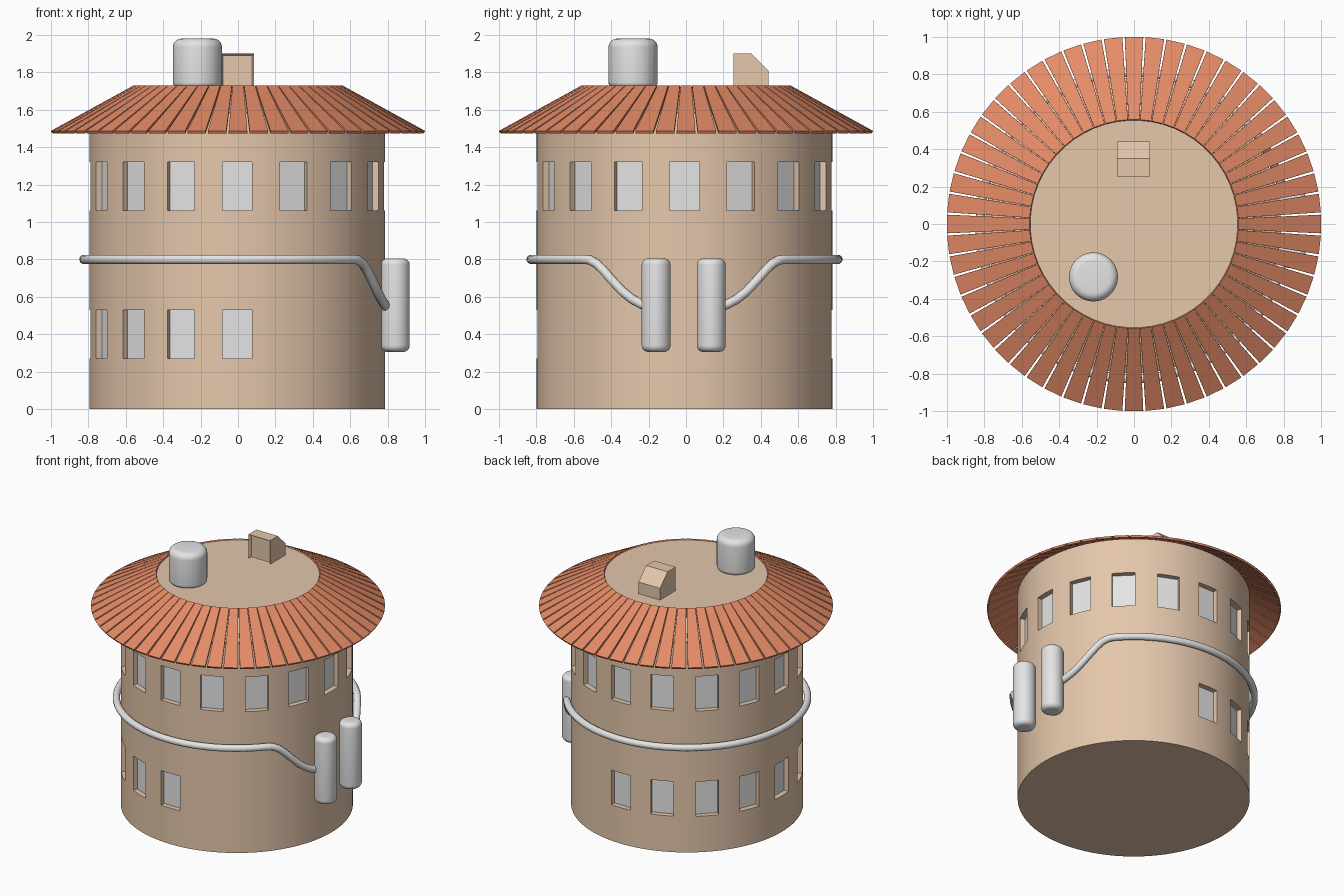
import bpy, bmesh, math
from mathutils import Matrix, Vector

if "Cube" in bpy.data.objects:
    bpy.data.objects.remove(bpy.data.objects["Cube"])

OX, OY = -0.004, -0.008      # tower axis
R = 0.79                     # wall radius


def material(name, rgb):
    m = bpy.data.materials.new(name)
    m.diffuse_color = (*rgb, 1)
    m.use_nodes = True
    m.node_tree.nodes["Principled BSDF"].inputs["Base Color"].default_value = m.diffuse_color
    return m


PLASTER = material("plaster", (0.78, 0.57, 0.41))
TILE = material("terracotta", (0.78, 0.26, 0.135))
METAL = material("pale_grey", (0.78, 0.78, 0.78))


def finish(name, bm, mat, loc=(0, 0, 0)):
    bmesh.ops.recalc_face_normals(bm, faces=bm.faces)
    me = bpy.data.meshes.new(name)
    bm.to_mesh(me)
    bm.free()
    ob = bpy.data.objects.new(name, me)
    bpy.context.collection.objects.link(ob)
    me.materials.append(mat)
    ob.location = loc
    return ob


def smooth(ob):
    bpy.ops.object.select_all(action='DESELECT')
    ob.select_set(True)
    bpy.context.view_layer.objects.active = ob
    bpy.ops.object.shade_smooth_by_angle(angle=math.radians(32))


def lathe(profile, n):
    """Closed solid of revolution from (radius, z) points, bottom to top."""
    bm = bmesh.new()
    rings = [[bm.verts.new((r * math.cos(2 * math.pi * i / n),
                            r * math.sin(2 * math.pi * i / n), z)) for i in range(n)]
             for r, z in profile]
    for a, b in zip(rings, rings[1:]):
        for i in range(n):
            j = (i + 1) % n
            bm.faces.new((a[i], a[j], b[j], b[i]))
    bm.faces.new(rings[0][::-1])
    bm.faces.new(rings[-1])
    return bm


def add_box(bm, size, mat):
    bmesh.ops.create_cube(bm, size=1, matrix=mat @ Matrix.Diagonal((*size, 1)))


def tank(name, r, h, bev_bottom, bev_top, loc):
    arc = [math.radians(a) for a in range(0, 91, 15)]
    prof = [(r - bev_bottom * (1 - math.sin(a)), bev_bottom * (1 - math.cos(a))) for a in arc]
    prof += [(r - bev_top * (1 - math.cos(a)), h - bev_top * (1 - math.sin(a))) for a in arc]
    smooth(finish(name, lathe(prof, 40), METAL, loc))


# window placement: full upper ring, lower ring only on the left half
windows = [(math.radians(22.5 * k), 1.19) for k in range(16)]
windows += [(math.radians(22.5 * k), 0.40) for k in range(4, 13)]

# tower wall with recessed window openings
wall = finish("tower_wall", lathe([(R, 0), (R, 1.585), (0.55, 1.715)], 96), PLASTER, (OX, OY, 0))
cut, panes = bmesh.new(), bmesh.new()
for a, z in windows:
    rot = Matrix.Rotation(a, 4, 'Z')
    add_box(cut, (0.2, 0.158, 0.26), rot @ Matrix.Translation((0.845, 0, z)))
    add_box(panes, (0.008, 0.158, 0.26), rot @ Matrix.Translation((0.746, 0, z)))
cutter = finish("window_cutter", cut, PLASTER, (OX, OY, 0))
cutter.hide_render = True
finish("window_panes", panes, METAL, (OX, OY, 0))
mod = wall.modifiers.new("openings", 'BOOLEAN')
mod.operation, mod.solver, mod.object = 'DIFFERENCE', 'EXACT', cutter
bpy.context.view_layer.update()
cut_mesh = bpy.data.meshes.new_from_object(
    wall.evaluated_get(bpy.context.evaluated_depsgraph_get()))
wall.modifiers.clear()
wall.data = cut_mesh
bpy.data.objects.remove(cutter)
smooth(wall)

# sloping roof slats
bm = bmesh.new()
N, drop = 56, Vector((-0.007, 0, -0.013))
for k in range(N):
    rot = Matrix.Rotation(2 * math.pi * k / N, 3, 'Z')
    top = [Vector(p) for p in ((0.558, -0.0295, 1.73), (1.0, -0.0495, 1.487),
                               (1.0, 0.0495, 1.487), (0.558, 0.0295, 1.73))]
    t = [bm.verts.new(rot @ p) for p in top]
    b = [bm.verts.new(rot @ (p + drop)) for p in top]
    bm.faces.new(t)
    bm.faces.new(b[::-1])
    for i in range(4):
        j = (i + 1) % 4
        bm.faces.new((t[i], b[i], b[j], t[j]))
finish("roof_slats", bm, TILE)

# flat roof deck
finish("roof_deck", lathe([(0.557, 1.70), (0.557, 1.722)], 96), PLASTER)

# water tank on the roof
tank("roof_tank", 0.131, 0.26, 0.025, 0.045, (-0.217, -0.283, 1.72))

# roof access hut with recessed door
bm = bmesh.new()
prof = [(0.255, 1.715), (0.255, 1.9), (0.35, 1.9), (0.44, 1.81), (0.44, 1.715)]
side = bm.faces.new([bm.verts.new((-0.092, y, z)) for y, z in prof])
ext = bmesh.ops.extrude_face_region(bm, geom=[side], use_keep_orig=True)
bmesh.ops.translate(bm, vec=(0.178, 0, 0),
                    verts=[v for v in ext['geom'] if isinstance(v, bmesh.types.BMVert)])
bmesh.ops.recalc_face_normals(bm, faces=bm.faces)
door = [f for f in bm.faces if f.normal.y < -0.9]
bmesh.ops.inset_region(bm, faces=door, thickness=0.015, depth=0)
bmesh.ops.translate(bm, vec=(0, 0.02, 0), verts=door[0].verts)
finish("roof_hut", bm, PLASTER)

# two side tanks
for name, y in (("side_tank_front", -0.16), ("side_tank_back", 0.135)):
    tank(name, 0.077, 0.5, 0.035, 0.035, (0.841, y, 0.305))

# pipe wrapping the tower, both ends dipping into the side tanks
dip = [(10.5, 0.535), (16, 0.558), (20, 0.587), (24, 0.63), (28, 0.685),
       (32, 0.742), (35, 0.777), (38, 0.796), (41, 0.8)]
path = dip + [(a, 0.8) for a in range(45, 316, 5)] + [(360 - a, z) for a, z in dip[::-1]]
curve = bpy.data.curves.new("ring_pipe", 'CURVE')
curve.dimensions = '3D'
curve.bevel_depth, curve.bevel_resolution, curve.use_fill_caps = 0.025, 4, True
sp = curve.splines.new('POLY')
sp.points.add(len(path) - 1)
for p, (a, z) in zip(sp.points, path):
    a = math.radians(a)
    p.co = (0.82 * math.cos(a), 0.82 * math.sin(a), z, 1)
sp.use_smooth = True
curve.materials.append(METAL)
pipe = bpy.data.objects.new("ring_pipe", curve)
pipe.location = (OX, OY, 0)
bpy.context.collection.objects.link(pipe)
